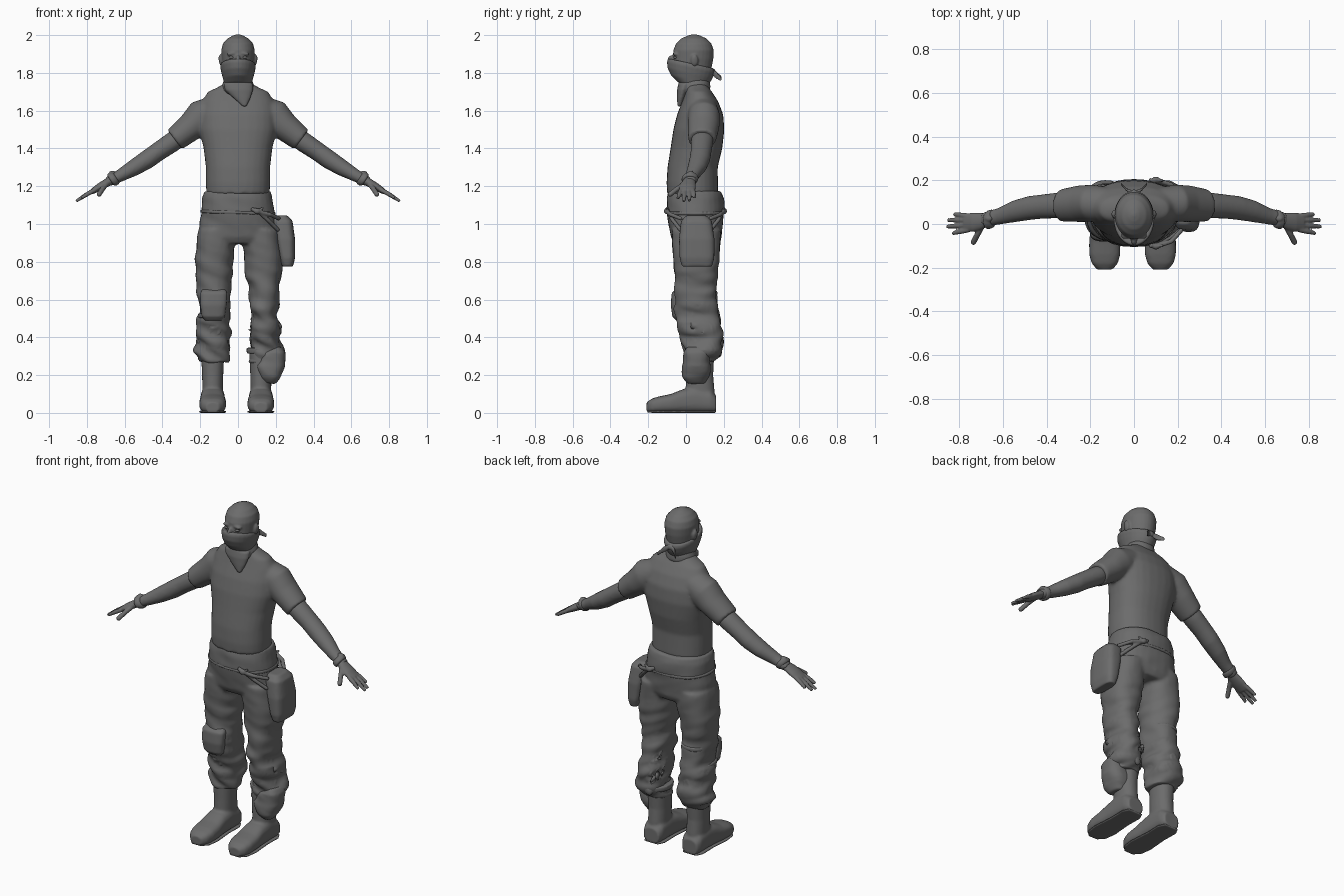
import bpy, bmesh, math
from mathutils import Vector, Matrix, noise

grey = bpy.data.materials.new("plain grey")
grey.diffuse_color = (0.15, 0.15, 0.15, 1)

X, Y, Z = Vector((1, 0, 0)), Vector((0, 1, 0)), Vector((0, 0, 1))


def loft(bm, rings, u=X, v=Y, p=2.0, n=28):
    """Skin rings of (x, y, z, radius along u, radius along v); p squares them off."""
    loops = []
    for x, y, z, a, b in rings:
        loop = []
        for i in range(n):
            c, s = math.cos(math.tau * i / n), math.sin(math.tau * i / n)
            du = math.copysign(abs(c) ** (2 / p), c) * a
            dv = math.copysign(abs(s) ** (2 / p), s) * b
            loop.append(bm.verts.new(Vector((x, y, z)) + u * du + v * dv))
        loops.append(loop)
    faces = [bm.faces.new(loops[0]), bm.faces.new(loops[-1])]
    for l0, l1 in zip(loops, loops[1:]):
        for i in range(n):
            j = (i + 1) % n
            faces.append(bm.faces.new((l0[i], l0[j], l1[j], l1[i])))
    bmesh.ops.recalc_face_normals(bm, faces=faces)


def ball(bm, c, r, tilt=0.0):
    m = Matrix.Translation(c) @ Matrix.Rotation(tilt, 4, 'Y') @ Matrix.Diagonal((*r, 1))
    bmesh.ops.create_uvsphere(bm, u_segments=20, v_segments=12, radius=1, matrix=m)


def tube(bm, pts, r):
    """Round cord through points, built from overlapping straight pieces."""
    for a, b in zip(pts, pts[1:]):
        a, b = Vector(a), Vector(b)
        t = (b - a).normalized()
        u = t.cross(Z if abs(t.z) < 0.9 else X).normalized()
        loft(bm, [(*a, r, r), (*b, r, r)], u, t.cross(u), n=10)
        ball(bm, b, (r, r, r))


def finish(name, bm, voxel=0.009, smooth=4, folds=0.0):
    """Fuse the overlapping pieces into one smooth skin."""
    me = bpy.data.meshes.new(name)
    bm.to_mesh(me)
    bm.free()
    ob = bpy.data.objects.new(name, me)
    bpy.context.collection.objects.link(ob)
    rm = ob.modifiers.new("fuse", 'REMESH')
    rm.mode, rm.voxel_size = 'VOXEL', voxel
    sm = ob.modifiers.new("relax", 'SMOOTH')
    sm.factor, sm.iterations = 0.5, smooth
    dg = bpy.context.evaluated_depsgraph_get()
    ob.data = bpy.data.meshes.new_from_object(ob.evaluated_get(dg))
    ob.modifiers.clear()
    # cloth folds, stronger low on the legs
    if folds:
        for w in ob.data.vertices:
            q = Vector((w.co.x * 7, w.co.y * 7, w.co.z * 17 + w.co.x * 6))
            k = min(1, max(0.15, (1.0 - w.co.z) * 1.6))
            w.co += w.normal * noise.noise(q) * folds * k
    ob.data.materials.clear()
    ob.data.materials.append(grey)
    for f in ob.data.polygons:
        f.use_smooth = True
    return ob


# shirt with short sleeves
bm = bmesh.new()
loft(bm, [(0, .035, 1.16, .168, .135), (0, .033, 1.22, .17, .136), (0, .035, 1.3, .17, .133),
          (0, .055, 1.4, .182, .137), (0, .068, 1.5, .205, .135), (0, .075, 1.58, .205, .122),
          (0, .075, 1.65, .19, .095), (0, .067, 1.70, .16, .07), (0, .06, 1.72, .115, .062),
          (0, .055, 1.745, .07, .055)], p=2.3)
for s in (1, -1):
    loft(bm, [(s * .1, .085, 1.615, .08, .075), (s * .19, .095, 1.57, .085, .092),
              (s * .25, .093, 1.515, .084, .076), (s * .335, .085, 1.447, .074, .064)],
         Y, Vector((s * .6, 0, .8)))
finish("shirt", bm, smooth=6)

# bare arms, wristbands and hands
for s, side in ((1, "left"), (-1, "right")):
    v = Vector((s * .55, 0, .83))
    bm = bmesh.new()
    loft(bm, [(s * .28, .088, 1.48, .056, .05), (s * .35, .085, 1.432, .059, .053),
              (s * .42, .08, 1.385, .055, .05), (s * .48, .073, 1.342, .055, .05),
              (s * .55, .058, 1.298, .05, .044), (s * .62, .035, 1.258, .038, .034),
              (s * .69, .02, 1.222, .033, .026)], Y, v)
    finish(side + "_arm", bm, .008)
    bm = bmesh.new()
    loft(bm, [(s * (.645 + d), .026 - d / 3, 1.247 - d * .55, .037 + e, .033 + e)
              for d, e in ((0, 0), (.007, .006), (.022, .006), (.03, 0))], Y, v)
    ball(bm, (s * .665, .025, 1.272), (.018, .014, .01))
    finish(side + "_wristband", bm, .005, 2)
    bm = bmesh.new()
    loft(bm, [(s * .67, .02, 1.233, .03, .023), (s * .70, .012, 1.215, .039, .022),
              (s * .735, .008, 1.195, .044, .02), (s * .775, .006, 1.17, .041, .014)], Y, v)
    for y0, y1, x1 in ((-.026, -.042, .83), (-.004, -.012, .857), (.018, .018, .852), (.036, .045, .825)):
        z1 = 1.17 - (x1 - .775) * .6
        loft(bm, [(s * .755, y0, 1.182, .0125, .0125), (s * (.755 + x1) / 2, (y0 + y1) / 2, (1.186 + z1) / 2, .012, .012),
                  (s * x1, y1, z1, .009, .008)], Y, v, n=12)
    tube(bm, [(s * .695, -.008, 1.212), (s * .715, -.045, 1.188), (s * .735, -.083, 1.158)], .0135)
    finish(side + "_hand", bm, .0045, 3)

# head with ears, nose and brow
bm = bmesh.new()
loft(bm, [(0, .06, 1.66, .065, .06), (0, .055, 1.74, .063, .066), (0, .025, 1.775, .066, .09),
          (0, .03, 1.82, .08, .104), (0, .038, 1.875, .086, .107), (0, .04, 1.92, .089, .107),
          (0, .041, 1.955, .08, .094), (0, .042, 1.982, .056, .067), (0, .042, 1.998, .026, .032),
          (0, .042, 2.004, .008, .01)])
ball(bm, (0, -.075, 1.865), (.014, .024, .03))
for s in (1, -1):
    ball(bm, (s * .091, .045, 1.865), (.011, .02, .032), s * .15)
    ball(bm, (s * .034, -.056, 1.902), (.028, .014, .009), s * .12)
finish("head", bm, .006, 3)
bm = bmesh.new()
for s in (1, -1):
    ball(bm, (s * .034, -.055, 1.882), (.016, .012, .008))
finish("eyes", bm, .004, 1)

# bandana: face wrap, neck roll, hanging point, knot and tails
bm = bmesh.new()
loft(bm, [(0, .03, 1.735, .07, .075), (0, .022, 1.765, .078, .102), (0, .022, 1.80, .088, .12),
          (0, .026, 1.832, .094, .127), (0, .027, 1.85, .091, .122)], X, Vector((0, 1, -.22)))
finish("face_wrap", bm, .006, 3)
bm = bmesh.new()
loft(bm, [(0, .05, 1.69, .07, .07), (0, .047, 1.71, .086, .083), (0, .045, 1.735, .085, .083),
          (0, .04, 1.765, .072, .08)], X, Vector((0, 1, .15)))
loft(bm, [(0, -.005, 1.745, .078, .035), (.005, -.015, 1.71, .075, .032),
          (.02, -.025, 1.67, .048, .022), (.035, -.036, 1.622, .01, .01)])
finish("neck_scarf", bm, .006, 4, .004)
bm = bmesh.new()
ball(bm, (0, .14, 1.805), (.022, .018, .018))
for s, z in ((1, 1.765), (-1, 1.775)):
    loft(bm, [(s * .005, .14, 1.805, .012, .012), (s * .035, .158, 1.79, .02, .007),
              (s * .06, .185, z, .011, .006)], Z, Y, n=12)
finish("scarf_knot", bm, .0045, 1)

# baggy trousers
bm = bmesh.new()
loft(bm, [(-.003, .048, 1.175, .176, .14), (-.004, .05, 1.14, .187, .15), (0, .05, 1.07, .193, .153),
          (0, .052, 1.0, .206, .145), (0, .055, .93, .21, .135), (0, .055, .895, .2, .115)], p=2.3)
LEG = ((.112, .055, .97, .1, .13), (.122, .055, .85, .104, .126), (.131, .054, .75, .099, .115),
       (.129, .05, .66, .09, .112), (.128, .052, .55, .08, .113), (.13, .075, .45, .087, .117),
       (.13, .088, .39, .092, .109), (.144, .085, .325, .097, .097), (.127, .075, .265, .085, .08))
for s, d in ((1, .008), (-1, 0)):
    loft(bm, [(s * x + d, y, z, a - .8 * d * (z < .7), b) for x, y, z, a, b in LEG], p=2.3)
finish("trousers", bm, .01, 5, .03)

# boots
for s, cx, side in ((1, .121, "left"), (-1, -.134, "right")):
    bm = bmesh.new()
    loft(bm, [(cx, .075, .03, .058, .078), (cx, .075, .12, .055, .076), (cx, .072, .2, .056, .072),
              (cx, .075, .33, .062, .076)], p=2.2)
    loft(bm, [(cx, .16, .045, .05, .045), (cx, .13, .06, .062, .06), (cx, .05, .07, .064, .07),
              (cx, -.02, .062, .066, .062), (cx, -.08, .05, .071, .05), (cx, -.14, .044, .071, .044),
              (cx, -.18, .038, .06, .038), (cx, -.208, .03, .036, .027)], X, Z, p=2.8)
    finish(side + "_boot", bm, .008, 4)
    bm = bmesh.new()
    loft(bm, [(cx, .158, .006, .045, .006), (cx, .12, .006, .064, .006), (cx, .02, .006, .062, .006),
              (cx, -.1, .006, .072, .006), (cx, -.17, .006, .062, .006), (cx, -.205, .008, .03, .006)],
         X, Z, p=6)
    finish(side + "_sole", bm, .004, 1)

# knee pad in place on the right leg, with straps
bm = bmesh.new()
loft(bm, [(-.128, -.03, .655, .06, .022), (-.128, -.042, .635, .072, .034), (-.13, -.045, .57, .07, .036),
          (-.13, -.038, .51, .062, .034), (-.13, -.03, .488, .045, .022)], p=2.8)
finish("right_knee_pad", bm, .007, 3)
bm = bmesh.new()
for z in (.635, .515):
    loft(bm, [(-.128, .055, z - .012, .084, .112), (-.128, .055, z + .012, .084, .112)], p=2.3)
finish("right_pad_straps", bm, .006, 2)

# slipped knee pad low on the left leg, with strap and knot
bm = bmesh.new()
loft(bm, [(.195, .055, .35, .04, .05), (.185, .055, .32, .066, .072), (.172, .055, .25, .078, .078),
          (.165, .055, .19, .06, .07), (.16, .055, .155, .035, .045)], p=2.6)
finish("left_knee_pad", bm, .008, 4, .012)
bm = bmesh.new()
loft(bm, [(.135, .085, .315, .09, .09), (.135, .085, .345, .09, .092)], p=2.2)
ball(bm, (.13, .175, .325), (.025, .016, .035), .5)
finish("left_pad_strap", bm, .007, 2)

# hip pouch, its sling cord and knots
bm = bmesh.new()
loft(bm, [(.225, .055, 1.045, .038, .055), (.235, .055, 1.015, .054, .082), (.25, .057, .92, .052, .094),
          (.26, .058, .82, .042, .092), (.262, .058, .775, .03, .08)], p=3.2)
finish("hip_pouch", bm, .008, 3)
bm = bmesh.new()
loft(bm, [(0, .05, 1.052, .2, .156), (0, .05, 1.07, .2, .156)], Vector((1, 0, -.03)), p=2.3)
finish("waist_sling", bm, .007, 2)
bm = bmesh.new()
for y, front in ((-.1, 1), (.2, -1)):
    tube(bm, [(.07, y, 1.08), (.11, y + .004 * front, 1.065), (.16, y + .03 * front, 1.02), (.21, y + .07 * front, .97)], .011)
    tube(bm, [(.11, y, 1.065), (.17, y + .02 * front, 1.05), (.215, y + .07 * front, 1.03)], .011)
    ball(bm, (.1, y - .003 * front, 1.068), (.02, .014, .016), .4)
    tube(bm, [(.1, y, 1.065), (.13, y, 1.085)], .007)
finish("sling_knots", bm, .005, 2)
